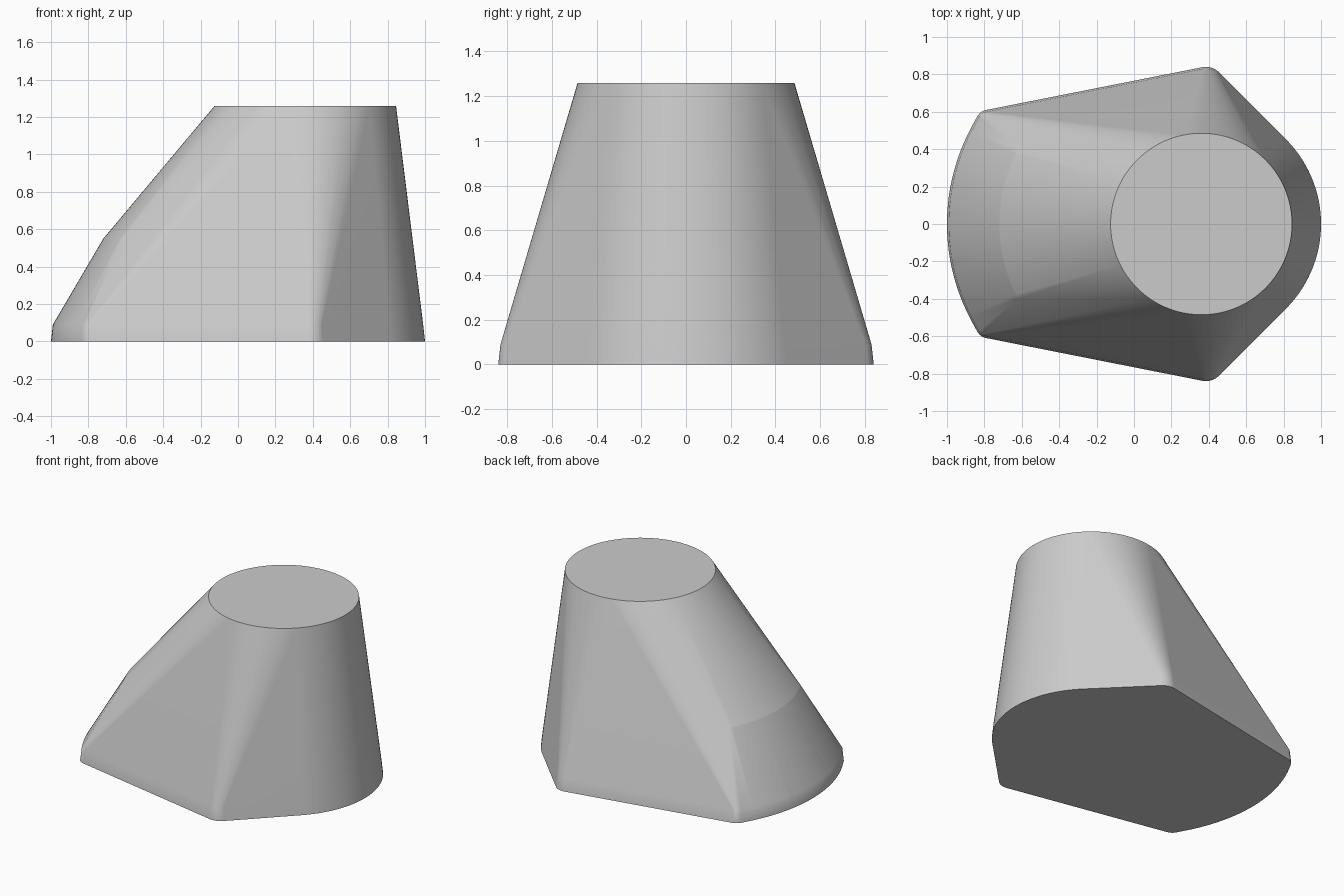
import bpy
import bmesh
from math import cos, sin, radians

cube = bpy.data.objects.get("Cube")
if cube:
    bpy.data.objects.remove(cube, do_unlink=True)

HEIGHT = 1.26
RIDGE_Z = 0.55


def arc(cx, cy, r, z, start, end, steps):
    """Points along a horizontal arc, angles in degrees."""
    angles = [radians(start + (end - start) * i / steps) for i in range(steps + 1)]
    return [(cx + r * cos(a), cy + r * sin(a), z) for a in angles]


def base_outline(z, inset):
    """Rounded nose, two filleted corners per side and a shallow bowed end."""
    pts = arc(0.36, 0, 0.64 - inset, z, -45, 45, 40)
    pts += arc(0.09, 0, 1.09 - inset, z, 151, 209, 32)
    for side in (1, -1):
        pts += arc(0.384, 0.74 * side, 0.10 - inset, z, 45 * side, 101 * side, 16)
        pts += arc(-0.777, 0.541 * side, 0.07 - inset, z, 101 * side, 149 * side, 14)
    return pts


# Base lip, bowed ridge on the sloping end, and round top
points = base_outline(0, 0) + base_outline(0.09, 0.01)
points += arc(0.13, 0, 0.85, RIDGE_Z, 152, 208, 32)
points += arc(0.36, 0, 0.485, HEIGHT, 0, 357, 119)

# Skin all the sections with one taut surface
bm = bmesh.new()
for p in points:
    bm.verts.new(p)
bmesh.ops.convex_hull(bm, input=bm.verts[:], use_existing_faces=False)
loose = [v for v in bm.verts if not v.link_faces]
bmesh.ops.delete(bm, geom=loose, context='VERTS')
bmesh.ops.dissolve_limit(bm, angle_limit=radians(0.1), verts=[], edges=bm.edges[:])
bmesh.ops.recalc_face_normals(bm, faces=bm.faces[:])

# Smooth sides with a crisp rim, base and ridge
for face in bm.faces:
    face.smooth = True
for edge in bm.edges:
    angle = edge.calc_face_angle(0)
    on_ridge = all(abs(v.co.z - RIDGE_Z) < 0.01 for v in edge.verts)
    edge.smooth = not (angle > radians(30) or (on_ridge and angle > radians(4)))

mesh = bpy.data.meshes.new("tapered_body")
bm.to_mesh(mesh)
bm.free()
body = bpy.data.objects.new("tapered_body", mesh)
bpy.context.collection.objects.link(body)

# Plain grey finish
grey = bpy.data.materials.new("plain_grey")
grey.use_nodes = True
colour = (0.6, 0.6, 0.6, 1)
grey.diffuse_color = colour
grey.node_tree.nodes["Principled BSDF"].inputs["Base Color"].default_value = colour
mesh.materials.append(grey)

# Keep the broad panels flat in the smooth shading
weighted = body.modifiers.new("weighted_normals", 'WEIGHTED_NORMAL')
weighted.keep_sharp = True
